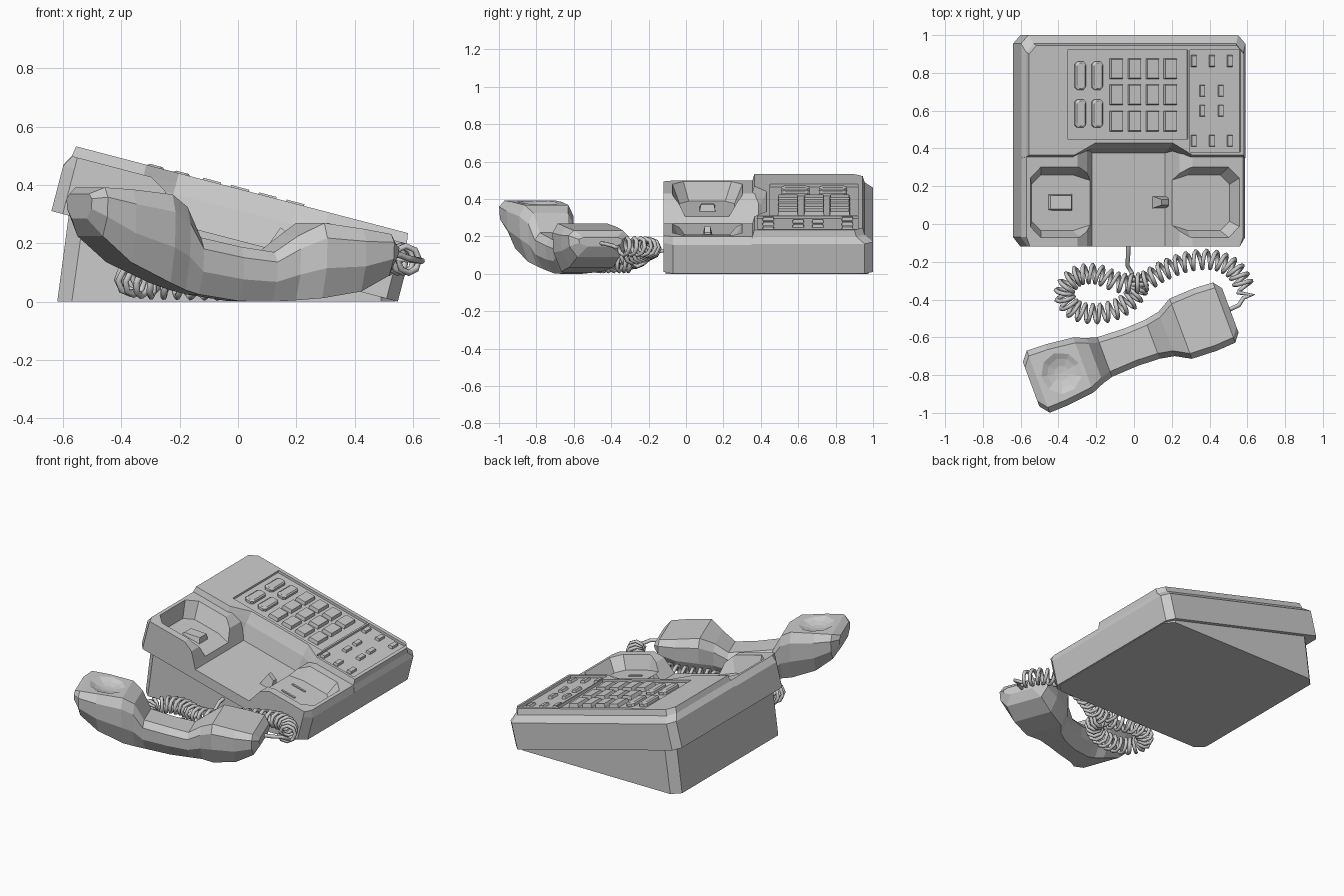
import bpy, bmesh, math
from mathutils import Vector, Matrix

if "Cube" in bpy.data.objects:
    bpy.data.objects.remove(bpy.data.objects["Cube"])

TILT = math.atan2(0.2528, 0.9675)
# body frame: u runs down the slope, w is normal to the slope
BODY = Matrix.Translation((-0.64, 0, 0.311)) @ Matrix.Rotation(TILT, 4, 'Y')
LEN = 1.228


def solid(name, stacks, mat=Matrix()):
    """Each stack is a list of equal-length rings, skinned and capped."""
    bm = bmesh.new()
    for rings in stacks:
        rows = [[bm.verts.new(mat @ Vector(p)) for p in r] for r in rings]
        n = len(rows[0])
        for a, b in zip(rows, rows[1:]):
            for i in range(n):
                j = (i + 1) % n
                bm.faces.new((a[i], a[j], b[j], b[i]))
        bm.faces.new(rows[0][::-1])
        bm.faces.new(rows[-1])
    bmesh.ops.recalc_face_normals(bm, faces=bm.faces)
    me = bpy.data.meshes.new(name)
    bm.to_mesh(me)
    bm.free()
    ob = bpy.data.objects.new(name, me)
    bpy.context.collection.objects.link(ob)
    return ob


def block(x0, x1, y0, y1, w0, w1, taper=0.0):
    def ring(w, t):
        return [(x0+t, y0+t, w), (x1-t, y0+t, w), (x1-t, y1-t, w), (x0+t, y1-t, w)]
    return [ring(w0, 0), ring(w1, taper)]


def octagon(x0, x1, y0, y1, c, w, c1=None):
    """Chamfered rectangle; c1 is an optional larger chamfer at the x1 end."""
    d = c1 or c
    return [(x0+c, y0, w), (x1-d, y0, w), (x1, y0+c, w), (x1, y1-c, w),
            (x1-d, y1, w), (x0+c, y1, w), (x0, y1-c, w), (x0, y0+c, w)]


def cut(ob, cutter):
    cutter.hide_render = True
    m = ob.modifiers.new("cut", 'BOOLEAN')
    m.operation, m.solver, m.object = 'DIFFERENCE', 'EXACT', cutter
    bpy.context.view_layer.objects.active = ob
    bpy.ops.object.modifier_apply(modifier=m.name)
    bpy.data.objects.remove(cutter)


def U(x):
    """Top-view x to slope coordinate on the keypad surface."""
    return (x + 0.588) / 0.9675


# wedge base under the tilted body
foot = octagon(-0.62, 0.54, -0.11, 0.975, 0.05, 0)
top = []
for x, y, z in foot:
    xt = x + (0.04 if x < 0 else 0)
    top.append((xt, y, 0.316 - 0.2613 * (xt + 0.64)))
solid("base_wedge", [[foot, top]])

# front cradle: ears at both ends with a channel between
half = [(0, 0), (0, 0.16), (0.022, 0.2), (0.30, 0.2), (0.36, 0.165), (0.415, 0.065)]
prof = half + [(LEN - u, w) for u, w in reversed(half)]


def cradle_ring(y, inset):
    return [(min(max(u, inset), LEN - inset), y, w) for u, w in prof]


cradle = solid("cradle", [[cradle_ring(-0.12, 0.04), cradle_ring(-0.07, 0),
                           cradle_ring(0.45, 0)]], BODY)
cups = []
for floor, mirror in ((0.1, False), (0.115, True)):
    st = [octagon(0.075, 0.46, -0.035, 0.26, 0.05, floor, 0.16),
          octagon(0.035, 0.48, -0.08, 0.31, 0.06, 0.22, 0.16)]
    if mirror:
        st = [[(LEN - u, y, w) for u, y, w in r] for r in st]
    cups.append(st)
cut(cradle, solid("cup_cutter", cups, BODY))


# raised rear housing with a notch where the channel meets it
def housing_ring(w, e, back, front, notch):
    a, b = e, LEN - e
    return [(a, front, w), (a, back-0.045, w), (a+0.04, back, w), (b-0.04, back, w),
            (b, back-0.045, w), (b, front, w), (0.92, front, w), (0.81, notch, w),
            (0.39, notch, w), (0.275, front, w)]


housing = solid("housing", [[housing_ring(0, 0, 1.0, 0.35, 0.36),
                             housing_ring(0.165, 0, 1.0, 0.35, 0.40),
                             housing_ring(0.2, 0.02, 0.955, 0.355, 0.415),
                             housing_ring(0.236, 0.026, 0.945, 0.365, 0.43)]], BODY)
cut(housing, solid("panel_cutter", [
    block(U(-0.36), U(0.278), 0.45, 0.92, 0.22, 0.26),
    block(U(0.288), U(0.555), 0.382, 0.92, 0.22, 0.26)], BODY))


# buttons
def button(x, y, w, h, z=0.242, t=0.006):
    return block(U(x - w/2), U(x + w/2), y - h/2, y + h/2, 0.21, z, t)


solid("number_keys", [button(x, y, 0.072, 0.112)
                      for x in (-0.098, -0.002, 0.093, 0.188) for y in (0.545, 0.685, 0.822)], BODY)


def pill(x, y):
    rings = []
    for w, t in ((0.21, 0), (0.236, 0), (0.242, 0.008)):
        rings.append(octagon(U(x-0.029)+t, U(x+0.029)-t, y-0.075+t, y+0.075-t, 0.014, w))
    return rings


solid("function_keys", [pill(x, y) for x in (-0.29, -0.2) for y in (0.585, 0.785)], BODY)
small = [(x, y) for x in (0.312, 0.408, 0.503) for y in (0.44, 0.863)]
small += [(x, y) for x in (0.357, 0.455) for y in (0.6, 0.705)]
solid("small_keys", [button(x, y, 0.034, 0.065, 0.236, 0.005) for x, y in small], BODY)

# hook switch, rest tab and slots in the cups
solid("hook_switch", [[
    [(0.16, 0.07, 0.09), (0.30, 0.07, 0.09), (0.30, 0.16, 0.09), (0.16, 0.16, 0.09)],
    [(0.175, 0.08, 0.112), (0.285, 0.08, 0.135), (0.285, 0.15, 0.135), (0.175, 0.15, 0.112)]]], BODY)
solid("rest_tab", [[
    [(0.74, 0.08, 0.05), (0.83, 0.08, 0.05), (0.83, 0.15, 0.05), (0.74, 0.15, 0.05)],
    [(0.775, 0.10, 0.145), (0.82, 0.10, 0.12), (0.82, 0.13, 0.12), (0.775, 0.13, 0.145)]]], BODY)
solid("cup_ribs", [block(0.91, 1.005, y, y + 0.012, 0.1, 0.122) for y in (0.06, 0.165)], BODY)

# handset lying upside down: stations of (s, half width, top, bottom)
HAND = Matrix.Translation((-0.015, -0.652, 0)) @ Matrix.Rotation(math.radians(20.4), 4, 'Z')
stations = [(-0.565, 0.125, 0.37, 0.285), (-0.525, 0.175, 0.392, 0.225),
            (-0.42, 0.172, 0.385, 0.135), (-0.27, 0.155, 0.368, 0.065),
            (-0.205, 0.128, 0.325, 0.04), (-0.15, 0.112, 0.22, 0.025),
            (0.0, 0.105, 0.188, 0.002), (0.12, 0.11, 0.17, 0.0),
            (0.20, 0.125, 0.225, 0.005), (0.28, 0.17, 0.27, 0.012),
            (0.42, 0.176, 0.25, 0.035), (0.525, 0.17, 0.232, 0.09),
            (0.56, 0.125, 0.195, 0.145)]
rings = []
for s, h, t, b in stations:
    d = t - b
    c = 0.03
    rings.append([(s, -h+c, t), (s, h-c, t), (s, h, t-0.2*d), (s, h-0.005, b+0.4*d),
                  (s, h-0.05, b), (s, -h+0.05, b), (s, -h+0.005, b+0.4*d), (s, -h, t-0.2*d)])
handset = solid("handset", [rings], HAND)

# concave earpiece dish
bpy.ops.mesh.primitive_uv_sphere_add(segments=9, ring_count=18, radius=0.23)
dish = bpy.context.object
dish.name = "dish_cutter"
dish.matrix_world = HAND @ Matrix.Translation((-0.375, 0, 0.382 + 0.23 - 0.03)) @ Matrix.Rotation(0.08, 4, 'Y')
bpy.context.view_layer.update()
cut(handset, dish)

# coiled cord following a smooth centre line
path = [Vector(p) for p in [
    (0.02, -0.29, 0.06), (0.015, -0.36, 0.06), (-0.07, -0.44, 0.06), (-0.2, -0.475, 0.062),
    (-0.32, -0.45, 0.065), (-0.37, -0.365, 0.075), (-0.31, -0.28, 0.08), (-0.2, -0.265, 0.085),
    (-0.08, -0.31, 0.09), (0.04, -0.31, 0.10), (0.15, -0.25, 0.11), (0.28, -0.2, 0.125),
    (0.42, -0.19, 0.14), (0.53, -0.24, 0.145), (0.59, -0.34, 0.145)]]


def along(f):
    i = min(int(f), len(path) - 2)
    t = f - i
    b, c = path[i], path[i+1]
    a = path[i-1] if i else b*2 - c
    d = path[i+2] if i + 2 < len(path) else c*2 - b
    return 0.5 * (2*b + (c-a)*t + (2*a-5*b+4*c-d)*t*t + (3*b-a-3*c+d)*t**3)


pts = [Vector(p) for p in [(-0.03, -0.08, 0.13), (-0.03, -0.15, 0.12), (-0.035, -0.22, 0.06),
                           (-0.01, -0.26, 0.04)]]
TURNS, STEPS = 40, 8
total = TURNS * STEPS
for k in range(total + 1):
    f = (len(path) - 1) * k / total
    p = along(f)
    tan = (along(min(f+0.02, len(path)-1)) - along(max(f-0.02, 0))).normalized()
    side = tan.cross(Vector((0, 0, 1))).normalized()
    up = side.cross(tan)
    a = 2 * math.pi * k / STEPS
    pts.append(p + 0.046 * (math.cos(a) * side + math.sin(a) * up))
pts += [Vector(p) for p in [(0.63, -0.375, 0.14), (0.58, -0.39, 0.15), (0.555, -0.43, 0.16),
                            (0.49, -0.46, 0.165)]]
cu = bpy.data.curves.new("coiled_cord", 'CURVE')
cu.dimensions = '3D'
cu.bevel_depth = 0.0115
cu.bevel_resolution = 1
cu.use_fill_caps = True
sp = cu.splines.new('POLY')
sp.points.add(len(pts) - 1)
for q, p in zip(sp.points, pts):
    q.co = (*p, 1)
bpy.context.collection.objects.link(bpy.data.objects.new("coiled_cord", cu))
